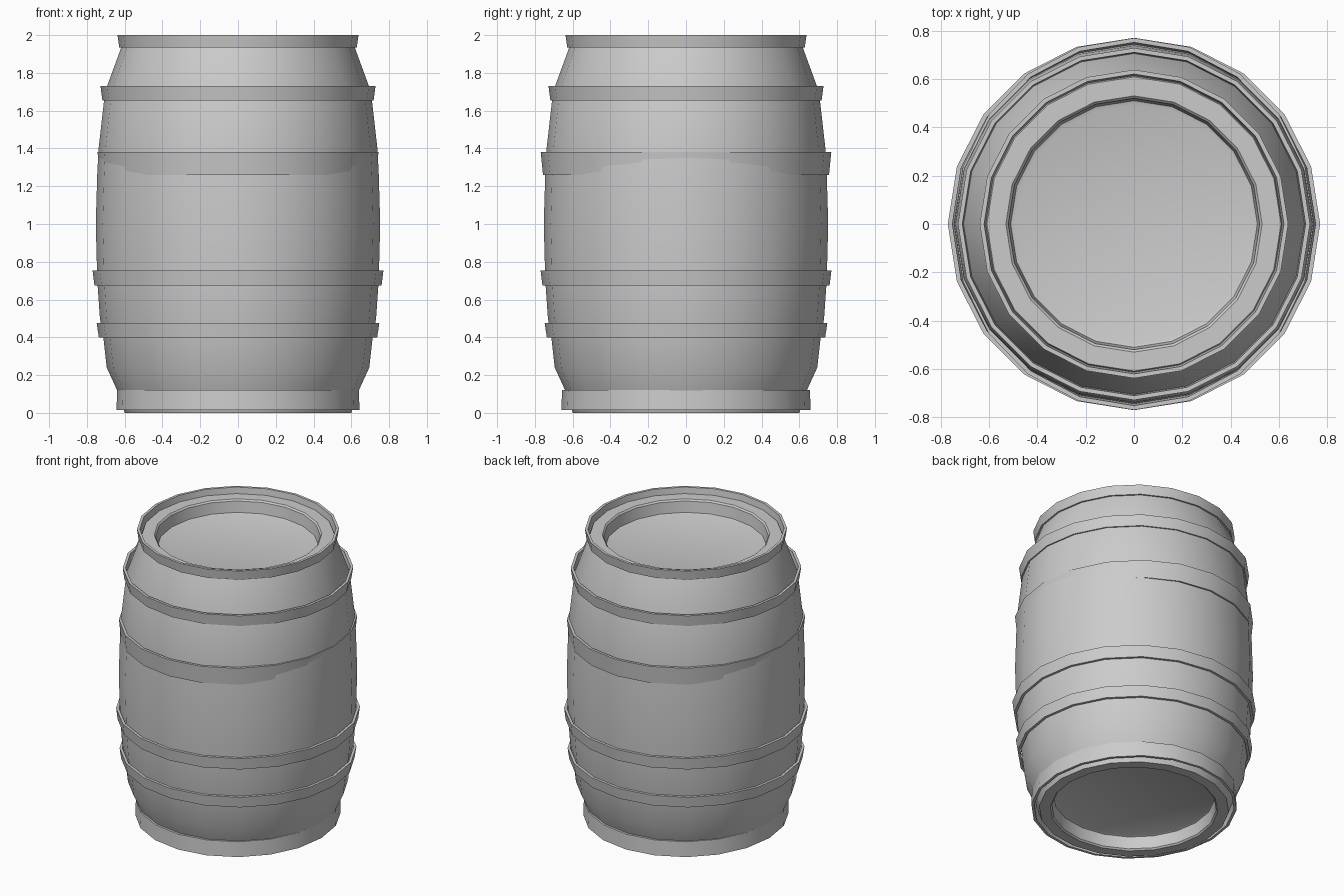
import bpy, bmesh
from math import sin, cos, pi, radians

if "Cube" in bpy.data.objects:
    bpy.data.objects.remove(bpy.data.objects["Cube"])

SIDES = 20


def lathe(name, profile, closed=False, sx=1.0, sy=1.0):
    """Revolve an (r, z) profile; closed joins last point to first, otherwise ends are capped."""
    bm = bmesh.new()
    rings = [[bm.verts.new((r * sx * cos(2 * pi * i / SIDES),
                            r * sy * sin(2 * pi * i / SIDES), z))
              for i in range(SIDES)] for r, z in profile]
    pairs = list(zip(rings, rings[1:]))
    if closed:
        pairs.append((rings[-1], rings[0]))
    for a, b in pairs:
        for i in range(SIDES):
            j = (i + 1) % SIDES
            bm.faces.new((a[i], a[j], b[j], b[i]))
    if not closed:
        bm.faces.new(rings[0][::-1])
        bm.faces.new(rings[-1])
    bmesh.ops.recalc_face_normals(bm, faces=bm.faces[:])
    mesh = bpy.data.meshes.new(name)
    bm.to_mesh(mesh)
    bm.free()
    obj = bpy.data.objects.new(name, mesh)
    bpy.context.collection.objects.link(obj)
    bpy.ops.object.select_all(action='DESELECT')
    obj.select_set(True)
    bpy.context.view_layer.objects.active = obj
    bpy.ops.object.shade_smooth_by_angle(angle=radians(30))
    return obj


# Barrel body: recessed bottom, bulging staves, recessed lid
lathe("barrel_body", [
    (0.50, 0.095), (0.51, 0.09), (0.52, 0.01), (0.53, 0.0),
    (0.60, 0.0), (0.64, 0.12), (0.695, 0.24), (0.713, 0.40), (0.731, 0.50),
    (0.745, 0.70), (0.753, 1.0), (0.745, 1.27), (0.738, 1.40),
    (0.704, 1.70), (0.62, 1.93), (0.608, 1.96),
    (0.53, 1.96), (0.52, 1.95), (0.51, 1.875), (0.495, 1.87)])

# Metal hoops: bottom z, top z, bottom radius, top radius, x scale, y scale
T = 0.018
HOOPS = [
    (0.015, 0.12, 0.660, 0.656, 0.975, 1.0),
    (0.40, 0.475, 0.737, 0.748, 1.0, 1.0),
    (0.675, 0.755, 0.760, 0.770, 1.0, 1.0),
    (1.26, 1.38, 0.757, 0.769, 0.967, 1.0),
    (1.655, 1.73, 0.718, 0.728, 1.0, 1.0),
    (1.935, 2.0, 0.629, 0.638, 1.0, 1.0),
]
for n, (z0, z1, r0, r1, sx, sy) in enumerate(HOOPS, 1):
    lathe(f"hoop_{n}", [(r0, z0), (r1, z1), (r1 - T, z1), (r0 - T, z0)], True, sx, sy)
